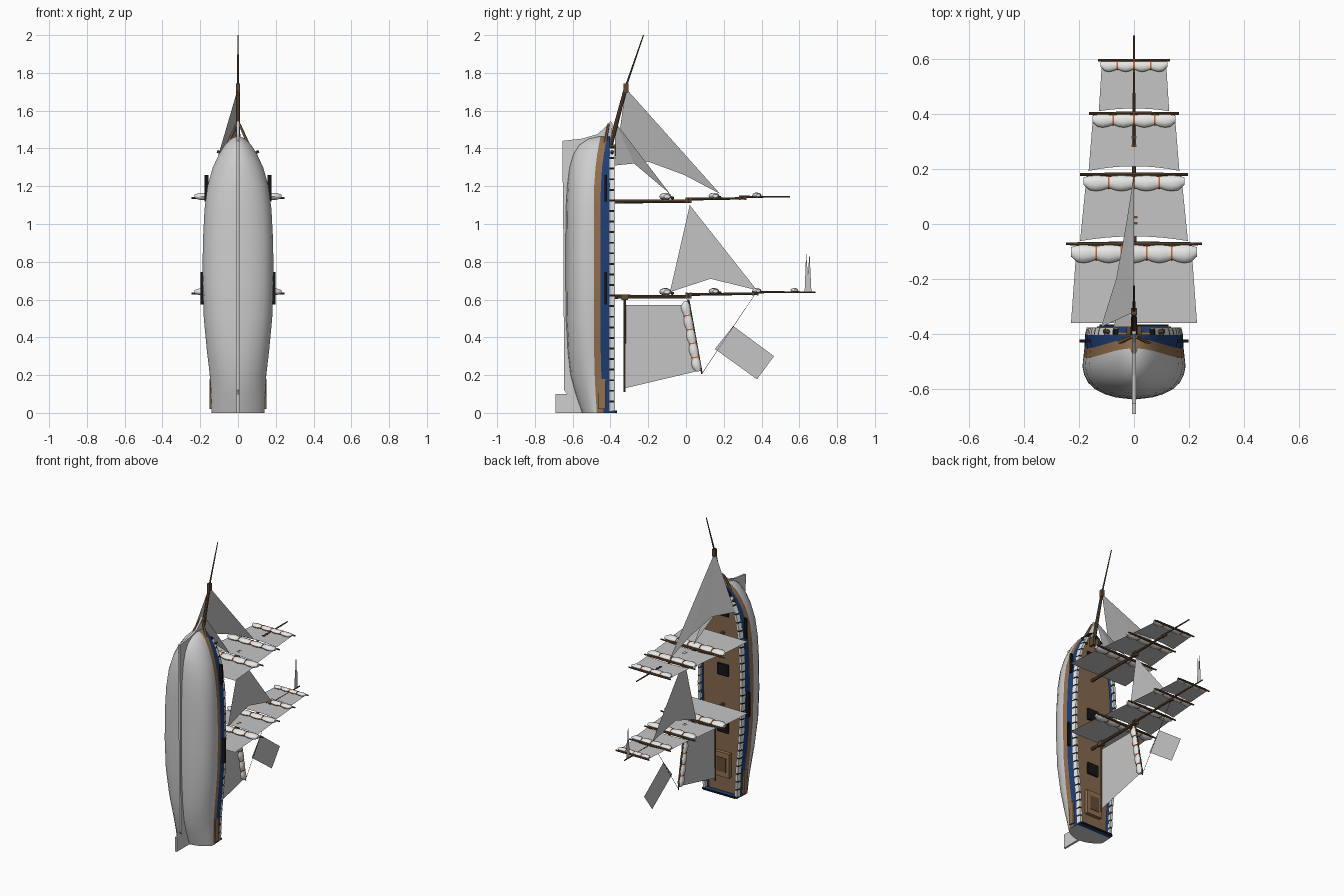
import bpy, math
from mathutils import Vector as V

if "Cube" in bpy.data.objects:
    bpy.data.objects.remove(bpy.data.objects["Cube"])

def mat(name, c):
    m = bpy.data.materials.new(name)
    m.diffuse_color = (*c, 1)
    m.use_nodes = True
    m.node_tree.nodes["Principled BSDF"].inputs["Base Color"].default_value = m.diffuse_color
    return m

HULL = mat("pale_grey", (0.62, 0.62, 0.62))
SAIL = mat("sail_grey", (0.56, 0.56, 0.56))
WHITE = mat("white", (0.83, 0.83, 0.81))
BLUE = mat("navy_blue", (0.014, 0.05, 0.18))
TAN = mat("tan", (0.29, 0.165, 0.08))
DECK = mat("deck_brown", (0.24, 0.14, 0.075))
SPAR = mat("spar_brown", (0.12, 0.07, 0.035))
BLACK = mat("black", (0.008, 0.008, 0.01))
ORANGE = mat("orange", (0.6, 0.13, 0.03))

def mesh(name, verts, faces, mats, idx=None, smooth=None):
    me = bpy.data.meshes.new(name)
    me.from_pydata([tuple(v) for v in verts], [], faces)
    for m in (mats if isinstance(mats, list) else [mats]):
        me.materials.append(m)
    if idx:
        me.polygons.foreach_set("material_index", idx)
    ob = bpy.data.objects.new(name, me)
    bpy.context.collection.objects.link(ob)
    if smooth:
        bpy.ops.object.select_all(action='DESELECT')
        ob.select_set(True)
        bpy.context.view_layer.objects.active = ob
        bpy.ops.object.shade_smooth_by_angle(angle=math.radians(smooth))
    return ob

def box(name, c, s, m):
    v = [(c[0] + i * s[0] / 2, c[1] + j * s[1] / 2, c[2] + k * s[2] / 2)
         for i in (-1, 1) for j in (-1, 1) for k in (-1, 1)]
    return mesh(name, v, [(0, 1, 3, 2), (4, 6, 7, 5), (0, 4, 5, 1), (2, 3, 7, 6), (0, 2, 6, 4), (1, 5, 7, 3)], m)

def tube(name, rings, m, n=8, smooth=40):
    # rings: (centre, radius vector u, radius vector v)
    v, f = [], []
    for c, u, w in rings:
        v += [c + u * math.cos(2 * math.pi * i / n) + w * math.sin(2 * math.pi * i / n) for i in range(n)]
    for r in range(len(rings) - 1):
        f += [(r * n + i, r * n + (i + 1) % n, (r + 1) * n + (i + 1) % n, (r + 1) * n + i) for i in range(n)]
    f += [tuple(range(n))[::-1], tuple(range(len(v) - n, len(v)))]
    return mesh(name, v, f, m, smooth=smooth)

def rod(name, p, q, r0, r1, m=SPAR, n=8):
    p, q = V(p), V(q)
    u = (q - p).orthogonal().normalized()
    w = (q - p).normalized().cross(u)
    return tube(name, [(p, u * r0, w * r0), (q, u * r1, w * r1)], m, n)

def fan(name, pts, m):
    return mesh(name, pts, [(0, i, i + 1) for i in range(1, len(pts) - 1)], m)

# ---- hull: stations (z, half width, keel y, fullness) ----
ST = [(0, .143, -.55, 1.5), (.1, .147, -.585, 1.6), (.2, .152, -.612, 1.9), (.32, .165, -.626, 2.4),
      (.5, .181, -.636, 3), (.7, .187, -.638, 3.2), (.9, .186, -.638, 3.2), (1.08, .177, -.636, 3),
      (1.2, .162, -.63, 2.7), (1.3, .134, -.617, 2.4), (1.37, .102, -.597, 2.1), (1.42, .07, -.565, 1.9),
      (1.45, .04, -.52, 1.8), (1.462, .014, -.47, 1.6)]

def width(z):
    for a, b in zip(ST, ST[1:]):
        if z <= b[0]:
            return a[1] + (b[1] - a[1]) * (z - a[0]) / (b[0] - a[0])
    return ST[-1][1]

def half_section(z, w, k, n):
    d = .032 * max(0, (z - 1.15) / .3) ** 2 + .015 * max(0, (.4 - z) / .4) ** 2
    tb = max(-.487 + d, k + .01)
    s = [(w * .95, -.402), (w * .965, -.452 + d), (w * .985, tb)]
    for t in (.2, .4, .6, .75, .87, .95, 1):
        s.append((w * (1.005 if t == .2 else 1) * (1 - t ** n) ** .55, tb + (k - tb) * t))
    return s

verts, faces, idx = [], [], []
for z, w, k, n in ST:
    h = half_section(z, w, k, n)
    verts += [(x, y, z) for x, y in h] + [(-x, y, z) for x, y in h[-2::-1]]
N = len(verts) // len(ST)
for s in range(len(ST) - 1):
    for i in range(N - 1):
        faces.append((s * N + i, s * N + i + 1, (s + 1) * N + i + 1, (s + 1) * N + i))
        idx.append({0: 0, 1: 1}.get(min(i, N - 2 - i), 2))
faces += [tuple(range(N))[::-1], tuple(range(len(verts) - N, len(verts)))]
idx += [2, 1]
mesh("hull", verts, faces, [BLUE, TAN, HULL], idx, 28)

# ---- deck with bulwark inner wall and rail cap ----
verts, faces, idx = [], [], []
for z, w, k, n in ST:
    h = [(w * .95, -.402), (max(w * .95 - .018, .002), -.402), (max(w * .95 - .022, .001), -.418)]
    verts += [(x, y, z) for x, y in h] + [(-x, y, z) for x, y in h[::-1]]
for s in range(len(ST) - 1):
    for i in range(5):
        faces.append((s * 6 + i, s * 6 + 6 + i, s * 6 + 7 + i, s * 6 + i + 1))
        idx.append((0, 1, 2, 1, 0)[i])
mesh("deck", verts, faces, [BLACK, BLUE, DECK], idx)

# ---- bulwark: dark rail with white panels, both sides ----
def rail_piece(name, z0, z1, top, th, m, sx):
    v = []
    for z in (z0, z1):
        w = width(z)
        v += [(sx * x, y, z) for x, y in ((w * .955, -.404), (w * .92, top), (w * .92 - th, top), (w * .955 - th, -.404))]
    mesh(name, v, [(0, 1, 2, 3), (7, 6, 5, 4)] + [(i, i + 4, (i + 1) % 4 + 4, (i + 1) % 4) for i in range(4)], m)

for sx in (-1, 1):
    for i in range(25):
        z = .01 + i * .056
        rail_piece("bulwark_panel", z, z + .046, -.376, .018, WHITE, sx)
        rail_piece("bulwark_post", z + .046, z + .056, -.379, .014, BLACK, sx)
    # channels for the shrouds, quarter gallery, head rail
    for z, l in ((.66, .17), (1.19, .14)):
        box("channel", (sx * (width(z) + .003), -.425, z), (.02, .012, l), BLACK)
    box("quarter_gallery", (sx * .141, -.447, .1), (.022, .04, .16), TAN)
    rod("head_rail", (sx * .055, -.43, 1.42), (sx * .008, -.41, 1.53), .009, .006, TAN, 6)
    rod("cathead", (sx * .06, -.395, 1.36), (sx * .11, -.39, 1.385), .008, .008, SPAR, 6)
    box("bow_bitt", (sx * .02, -.39, 1.39), (.016, .04, .06), SPAR)
box("stern_rail", (0, -.388, .006), (.27, .03, .012), BLUE)
box("stern_moulding", (0, -.37, .006), (.25, .008, .012), BLACK)

# ---- keel with cutwater, rudder ----
prof = [(-.6, .06), (-.645, .12), (-.65, 1.0), (-.655, 1.44), (-.63, 1.443), (-.55, 1.452), (-.47, 1.475), (-.43, 1.51),
        (-.40, 1.545), (-.388, 1.53), (-.40, 1.42), (-.55, 1.38), (-.61, 1.28), (-.62, .35), (-.56, .06)]
P = len(prof)
mesh("keel", [(x, y, z) for x in (-.007, .007) for y, z in prof],
     [tuple(range(P)), tuple(range(P, 2 * P))[::-1]] + [(i, i + P, (i + 1) % P + P, (i + 1) % P) for i in range(P)], HULL)
box("rudder", (0, -.62, .05), (.014, .14, .1), HULL)

# ---- deck fittings ----
for z in (1.28, .86, .46):
    box("hatch", (0, -.412, z), (.085, .014, .08), BLACK)
box("cabin_top", (0, -.408, .2), (.12, .03, .17), TAN)
box("skylight", (0, -.395, .2), (.07, .01, .1), SPAR)

# ---- masts, yards, square sails ----
def bundle(name, p, q, u, w, sag, lobes):
    # furled sail with scalloped lobes and ties between them
    p, q = V(p), V(q)
    rings, steps = [], lobes * 4
    for i in range(steps + 1):
        t = i / steps
        s = .72 + .28 * abs(math.sin(math.pi * t * lobes))
        if i in (0, steps):
            s = .5
        rings.append((p.lerp(q, t) + sag * (s - .8), u * s, w * s))
    tube(name, rings, WHITE, 10, 50)
    d = (q - p).normalized() * .003
    for i in range(1, lobes):
        c = p.lerp(q, i / lobes) - sag * .08
        tube("sail_tie", [(c - d, u * .86, w * .9), (c + d, u * .86, w * .9)], ORANGE, 10)

# yard y, yard half length, sail top half width, sail bottom half width, sail bottom y, arch
YARDS = [(-.072, .247, .208, .229, -.36, 0), (.18, .197, .172, .196, -.062, .017),
         (.402, .163, .148, .165, .193, .017), (.595, .13, .116, .128, .41, .01)]
for name, z, n, joints in (("fore", 1.12, 3, (.03, .0, .32, .28, .55)), ("main", .615, 4, (.03, .0, .385, .35, .685))):
    a, b, c, d, e = joints
    rod(name + "_lower_mast", (0, -.42, z), (0, a, z), .011, .009)
    rod(name + "_topmast", (0, b, z + .012), (0, c, z + .016), .008, .006)
    rod(name + "_topgallant_mast", (0, d, z + .024), (0, e, z + .024), .006, .004)
    for y, s in ((.003, .026), (.024, .026), (d + .005, .018), (c - .005, .018)):
        box(name + "_mast_cap", (0, y, z + (.006 if y < .1 else .018)), (s, .009, s * 1.2), SPAR)
    for k, (y, hw, wt, wb, yb, arch) in enumerate(YARDS[:n]):
        zz = z + .018 + .003 * k
        for sx in (-1, 1):
            rod("yard", (0, y, zz), (sx * hw, y, zz), .009 - .0012 * k, .005)
        sc = 1 - .14 * k
        bundle("furled_sail", (-hw * .93, y - .034 * sc, zz + .008), (hw * .93, y - .034 * sc, zz + .008),
               V((0, .033 * sc, 0)), V((0, 0, .02 * sc)), V((0, -.016, 0)), 5 if k == 0 else 4)
        S = 8
        v = [(wt * (2 * i / S - 1), y, zz) for i in range(S + 1)]
        v += [(wb * (2 * i / S - 1), yb + arch * (1 - (2 * i / S - 1) ** 2), zz) for i in range(S + 1)]
        mesh("square_sail", v, [(i, i + 1, S + 2 + i, S + 1 + i) for i in range(S)], SAIL)

# ---- bowsprit and jibboom ----
rod("bowsprit", (0, -.41, 1.38), (0, -.315, 1.735), .013, .009)
rod("jibboom", (0, -.335, 1.68), (0, -.225, 2.0), .006, .003)
box("bowsprit_cap", (0, -.318, 1.72), (.022, .026, .05), SPAR)

# ---- fore-and-aft sails ----
fan("outer_jib", [(0, -.32, 1.72), (0, .18, 1.16), (-.03, -.01, 1.26), (-.065, -.2, 1.33), (-.12, -.375, 1.31)], SAIL)
fan("inner_jib", [(0, -.375, 1.54), (0, -.085, 1.16), (-.04, -.275, 1.32), (-.075, -.375, 1.31)], SAIL)
fan("staysail", [(0, .02, 1.1), (0, .375, .65), (-.01, .13, .71), (-.02, -.085, .64)], SAIL)

# ---- spanker with boom and gaff ----
rod("boom", (0, -.325, .61), (0, -.325, .11), .007, .005)
box("boom_jaws", (0, -.325, .612), (.03, .035, .03), SPAR)
rod("gaff", (0, .012, .6), (0, .085, .205), .006, .004)
fan("spanker", [(0, -.325, .57), (0, -.005, .57), (0, .055, .22), (0, -.325, .13)], SAIL)
bundle("furled_spanker", (0, -.006, .59), (0, .063, .22), V((.02, 0, 0)), V((0, .025, .004)), V((0, -.012, 0)), 5)

# ---- ensign on its line, and masthead pennant ----
rod("flag_line", (0, .37, .635), (0, .085, .21), .0012, .0012, BLACK, 4)
fan("ensign", [(0, .25, .46), (0, .466, .30), (0, .376, .178), (0, .153, .338)], SAIL)
fan("pennant", [(0, .645, .73), (0, .636, .85), (0, .628, .64), (0, .664, .64), (0, .654, .85)], SAIL)
